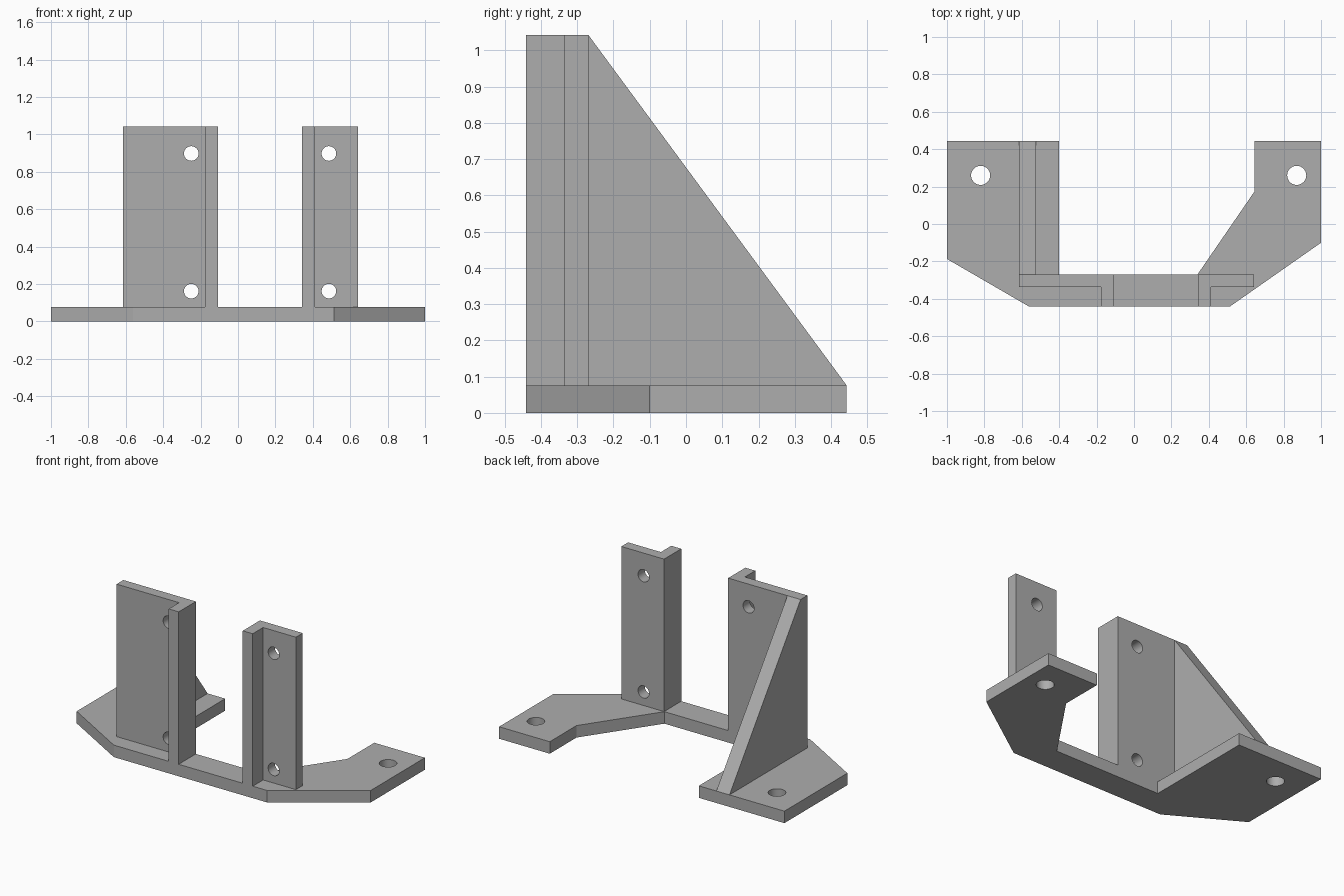
import bpy
import bmesh
from math import pi
from mathutils import Matrix, Vector

cube = bpy.data.objects.get("Cube")
if cube:
    bpy.data.objects.remove(cube, do_unlink=True)

grey = bpy.data.materials.new("grey")
grey.use_nodes = True
grey.diffuse_color = (0.42, 0.42, 0.42, 1)
grey.node_tree.nodes["Principled BSDF"].inputs["Base Color"].default_value = grey.diffuse_color

BASE_TOP, TOP = 0.076, 1.042
FRONT, BACK, PLATE_BACK, PLATE_FRONT = -0.441, 0.443, -0.269, -0.337


def make_object(name, bm):
    bmesh.ops.recalc_face_normals(bm, faces=bm.faces)
    mesh = bpy.data.meshes.new(name)
    bm.to_mesh(mesh)
    bm.free()
    mesh.materials.append(grey)
    obj = bpy.data.objects.new(name, mesh)
    bpy.context.collection.objects.link(obj)
    return obj


def prism(name, points, direction):
    """Extrude a flat outline along a direction."""
    bm = bmesh.new()
    face = bm.faces.new([bm.verts.new(p) for p in points])
    out = bmesh.ops.extrude_face_region(bm, geom=[face], use_keep_orig=True)
    verts = [v for v in out["geom"] if isinstance(v, bmesh.types.BMVert)]
    bmesh.ops.translate(bm, verts=verts, vec=Vector(direction))
    return make_object(name, bm)


def drill(obj, centres, radius, rotation):
    """Cut round holes through a part, then drop the cutter."""
    bm = bmesh.new()
    for c in centres:
        bmesh.ops.create_cone(bm, cap_ends=True, segments=40, radius1=radius, radius2=radius,
                              depth=0.3, matrix=Matrix.Translation(c) @ rotation)
    cutter = make_object("hole_cutter", bm)
    cutter.hide_render = True
    mod = obj.modifiers.new("holes", "BOOLEAN")
    mod.operation, mod.solver, mod.object = "DIFFERENCE", "EXACT", cutter
    bpy.context.view_layer.update()
    graph = bpy.context.evaluated_depsgraph_get()
    mesh = bpy.data.meshes.new_from_object(obj.evaluated_get(graph))
    obj.modifiers.clear()
    obj.data = mesh
    bpy.data.objects.remove(cutter, do_unlink=True)
    # Smooth hole walls, crisp edges elsewhere
    bpy.ops.object.select_all(action="DESELECT")
    obj.select_set(True)
    bpy.context.view_layer.objects.active = obj
    bpy.ops.object.shade_smooth_by_angle()


# Base plate with two feet
outline = [(-1, BACK), (-0.4, BACK), (-0.4, PLATE_BACK), (0.34, PLATE_BACK),
           (0.645, 0.175), (0.645, BACK), (1, BACK), (1, -0.1),
           (0.513, FRONT), (-0.562, FRONT), (-1, -0.187)]
base = prism("base_plate", [(x, y, 0) for x, y in outline], (0, 0, BASE_TOP))
drill(base, [(-0.82, 0.26, 0), (0.87, 0.26, 0)], 0.051, Matrix.Identity(4))

# L-shaped uprights: outer plate edge, flange inner face, flange outer face, hole position
for name, outer, inner, edge, hole in (("right_upright", -0.615, -0.177, -0.107, -0.25),
                                       ("left_upright", 0.642, 0.412, 0.342, 0.486)):
    section = [(outer, PLATE_BACK), (edge, PLATE_BACK), (edge, FRONT),
               (inner, FRONT), (inner, PLATE_FRONT), (outer, PLATE_FRONT)]
    upright = prism(name, [(x, y, BASE_TOP) for x, y in section], (0, 0, TOP - BASE_TOP))
    drill(upright, [(hole, PLATE_BACK, z) for z in (0.162, 0.898)], 0.039,
          Matrix.Rotation(pi / 2, 4, "X"))

# Triangular brace behind the wider upright
prism("brace", [(-0.615, PLATE_BACK, BASE_TOP), (-0.615, BACK, BASE_TOP),
                (-0.615, PLATE_BACK, TOP)], (0.092, 0, 0))
